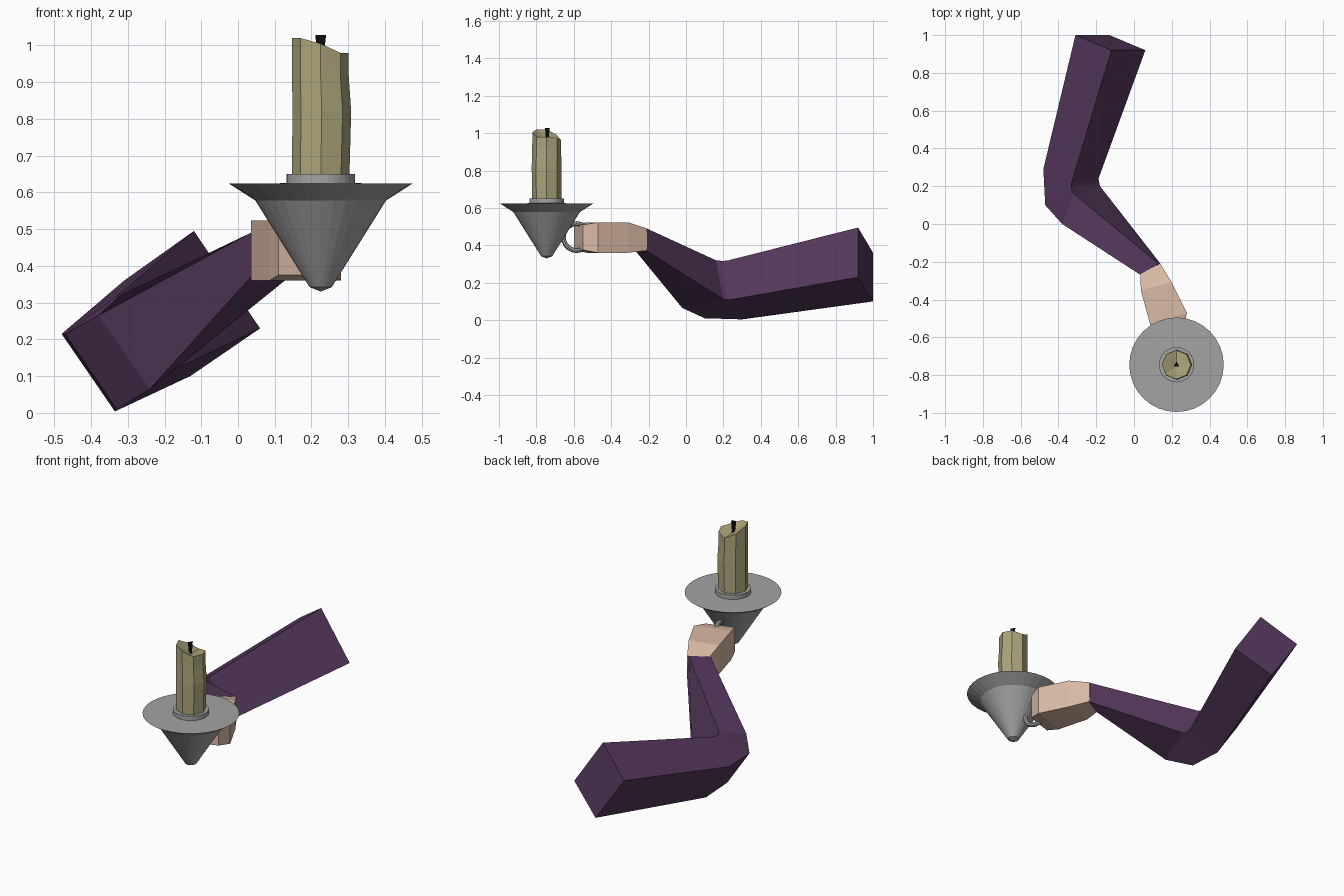
import bpy, bmesh, math
from mathutils import Vector

if "Cube" in bpy.data.objects:
    bpy.data.objects.remove(bpy.data.objects["Cube"])


def material(name, rgb):
    m = bpy.data.materials.new(name)
    m.diffuse_color = (*rgb, 1)
    m.use_nodes = True
    m.node_tree.nodes["Principled BSDF"].inputs["Base Color"].default_value = m.diffuse_color
    return m


PURPLE = material("purple cloth", (0.09, 0.039, 0.107))
SKIN = material("skin", (0.70, 0.49, 0.38))
IRON = material("grey iron", (0.37, 0.37, 0.37))
WAX = material("old wax", (0.42, 0.375, 0.20))
BLACK = material("black wick", (0.004, 0.004, 0.004))


def loft(name, rings, mat, start_tip=None, end_tip=None):
    """Skin equal-length rings; each end gets a flat cap or a fan to a tip."""
    bm = bmesh.new()
    vs = [[bm.verts.new(p) for p in r] for r in rings]
    n = len(vs[0])
    for a, b in zip(vs, vs[1:]):
        for i in range(n):
            j = (i + 1) % n
            bm.faces.new((a[i], a[j], b[j], b[i]))
    for ring, tip in ((vs[0], start_tip), (vs[-1], end_tip)):
        if tip is None:
            bm.faces.new(ring)
        else:
            t = bm.verts.new(tip)
            for i in range(n):
                bm.faces.new((ring[i], ring[(i + 1) % n], t))
    bmesh.ops.recalc_face_normals(bm, faces=bm.faces)
    me = bpy.data.meshes.new(name)
    bm.to_mesh(me)
    bm.free()
    me.materials.append(mat)
    ob = bpy.data.objects.new(name, me)
    bpy.context.collection.objects.link(ob)
    return ob


# sleeve: square tube bent at the elbow, rings as top, left, bottom, right
loft("sleeve", [
    [(-.12, .92, .495), (-.31, 1.0, .36), (-.13, 1.0, .10), (.06, .92, .23)],
    [(-.33, .22, .318), (-.48, .29, .215), (-.335, .30, .004), (-.188, .24, .11)],
    [(-.332, .19, .317), (-.47, .10, .215), (-.33, .10, .01), (-.184, .22, .11)],
    [(-.32, .16, .32), (-.38, 0, .265), (-.24, -.02, .065), (-.18, .20, .112)],
    [(.13, -.21, .49), (.035, -.27, .49), (.035, -.27, .37), (.14, -.21, .37)],
], PURPLE)


# fist: boxy rings given by left point, right point, bottom and top
def box_ring(l, r, lo, hi):
    return [(*l, lo), (*r, lo), (*r, hi), (*l, hi)]


loft("hand", [
    box_ring((.035, -.265), (.138, -.208), .372, .49),
    box_ring((.036, -.35), (.20, -.31), .36, .523),
    box_ring((.085, -.53), (.28, -.47), .36, .523),
    box_ring((.11, -.60), (.262, -.55), .375, .51),
], SKIN)

# candle holder: turned cone, rim and collar
CX, CY = .225, -.745


def circle(r, z, n=32):
    return [(CX + r * math.cos(2 * math.pi * i / n),
             CY + r * math.sin(2 * math.pi * i / n), z) for i in range(n)]


loft("candle_holder", [circle(r, z) for r, z in (
    (.03, .342), (.178, .578), (.25, .624), (.093, .625), (.093, .65))],
    IRON, start_tip=(CX, CY, .33))

# ring handle gripped by the hand
bpy.ops.mesh.primitive_torus_add(
    major_radius=.072, minor_radius=.013, major_segments=20, minor_segments=8,
    location=(.203, -.585, .444),
    rotation=(math.radians(90), 0, math.radians(-80)))
handle = bpy.context.object
handle.name = "ring_handle"
handle.data.materials.append(IRON)
bpy.ops.object.shade_smooth_by_angle()

# candle: wobbly octagon with an uneven, sunken top
tops = [.98, .975, .962, .99, 1.02, 1.02, 1.005, .98]


def octagon(r, dx, zs):
    return [(x + dx, y, z) for (x, y, _), z in zip(circle(r, 0, 8), zs)]


loft("candle", [
    octagon(.078, 0, [.64] * 8),
    octagon(.08, .003, [.82] * 8),
    octagon(.077, -.001, [z - .06 for z in tops]),
    octagon(.077, -.001, tops),
], WAX, end_tip=(CX, CY, .965))

# wick: three-sided spike, wider at the top
loft("wick", [
    [(x, y, z) for x, y, _ in
     ((CX + r * math.cos(a), CY + r * math.sin(a), 0)
      for a in (math.radians(90 + 120 * k) for k in range(3)))]
    for r, z in ((.007, .95), (.017, 1.028))], BLACK)
